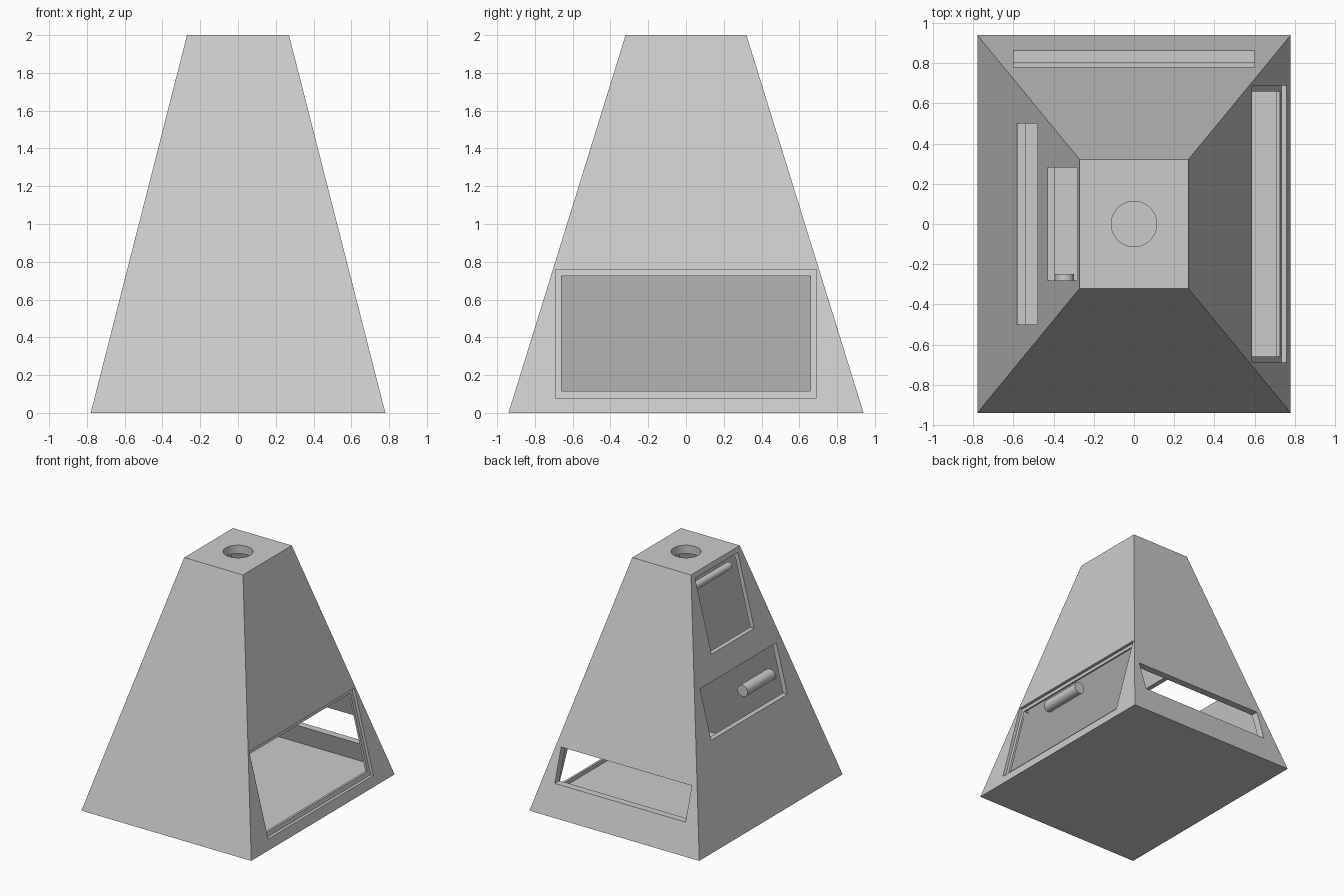
import bpy
import bmesh
from math import pi

cube = bpy.data.objects.get("Cube")
if cube:
    bpy.data.objects.remove(cube, do_unlink=True)

# One plain grey for everything
grey = bpy.data.materials.new("plain grey")
grey.use_nodes = True
GREY = (0.6, 0.6, 0.6, 1)
grey.diffuse_color = GREY
grey.node_tree.nodes["Principled BSDF"].inputs["Base Color"].default_value = GREY

# Outer half sizes of the tapered body
HEIGHT = 2.0
BASE = (0.78, 0.94)
TOP = (0.27, 0.32)


def prism(name, bottom, top):
    """Solid between two four-cornered rings."""
    bm = bmesh.new()
    low = [bm.verts.new(p) for p in bottom]
    high = [bm.verts.new(p) for p in top]
    bm.faces.new(low)
    bm.faces.new(high)
    for i in range(4):
        j = (i + 1) % 4
        bm.faces.new((low[i], low[j], high[j], high[i]))
    bmesh.ops.recalc_face_normals(bm, faces=bm.faces)
    mesh = bpy.data.meshes.new(name)
    bm.to_mesh(mesh)
    bm.free()
    mesh.materials.append(grey)
    obj = bpy.data.objects.new(name, mesh)
    bpy.context.collection.objects.link(obj)
    return obj


def rect(half, z):
    x, y = half
    return [(-x, -y, z), (x, -y, z), (x, y, z), (-x, y, z)]


def wall_cutter(axis, side, half_width, z0, z1, depth):
    """Slab that follows the slope of one wall, sunk in by depth."""
    rings = []
    for z in (z0, z1):
        surface = BASE[axis] + (TOP[axis] - BASE[axis]) * z / HEIGHT
        outer, inner = side * (surface + 0.05), side * (surface - depth)
        ring = [(outer, -half_width), (outer, half_width),
                (inner, half_width), (inner, -half_width)]
        rings.append([(u, v, z) if axis == 0 else (v, u, z) for u, v in ring])
    return prism("cutter", *rings)


def cylinder(name, radius, length, location, rotation=(0, 0, 0)):
    bpy.ops.mesh.primitive_cylinder_add(vertices=48, radius=radius, depth=length,
                                        location=location, rotation=rotation)
    obj = bpy.context.object
    obj.name = name
    obj.data.materials.append(grey)
    return obj


def rod(name, x, z, y0, y1, radius):
    obj = cylinder(name, radius, y1 - y0, (x, (y0 + y1) / 2, z), (pi / 2, 0, 0))
    bpy.ops.object.shade_smooth_by_angle()
    return obj


# Tapered hollow body
body = prism("tapered_body", rect(BASE, 0), rect(TOP, HEIGHT))
cutters = [
    prism("cutter", rect((0.717, 0.857), 0.075), rect((0.253, 0.282), 1.93)),
    wall_cutter(0, 1, 0.69, 0.08, 0.76, 0.025),    # door rebate
    wall_cutter(0, 1, 0.66, 0.115, 0.725, 0.07),   # door opening
    wall_cutter(0, -1, 0.5, 0.78, 1.18, 0.07),     # middle opening
    wall_cutter(0, -1, 0.28, 1.37, 1.96, 0.05),    # upper opening
    wall_cutter(1, 1, 0.6, 0.245, 0.515, 0.09),    # rear slot
    cylinder("cutter", 0.113, 0.3, (0, 0, HEIGHT)),  # roof hole
]
bpy.ops.object.select_all(action="DESELECT")
bpy.context.view_layer.objects.active = body
body.select_set(True)
for cutter in cutters:
    cutter.hide_render = True
    mod = body.modifiers.new("cut", "BOOLEAN")
    mod.operation = "DIFFERENCE"
    mod.solver = "EXACT"
    mod.object = cutter
    bpy.ops.object.modifier_apply(modifier=mod.name)
for cutter in cutters:
    bpy.data.objects.remove(cutter, do_unlink=True)
bpy.context.view_layer.objects.active = body
body.select_set(True)
bpy.ops.object.shade_smooth_by_angle(angle=0.2)

# Pegs fixed to the inside of the front wall, and the rod under the roof
for side, label in ((1, "left"), (-1, "right")):
    rod(f"inner_peg_{label}", side * 0.345, 0.84, -0.64, -0.25, 0.047)
rod("upper_rod", -0.24, 1.864, -0.22, 0.31, 0.03)
